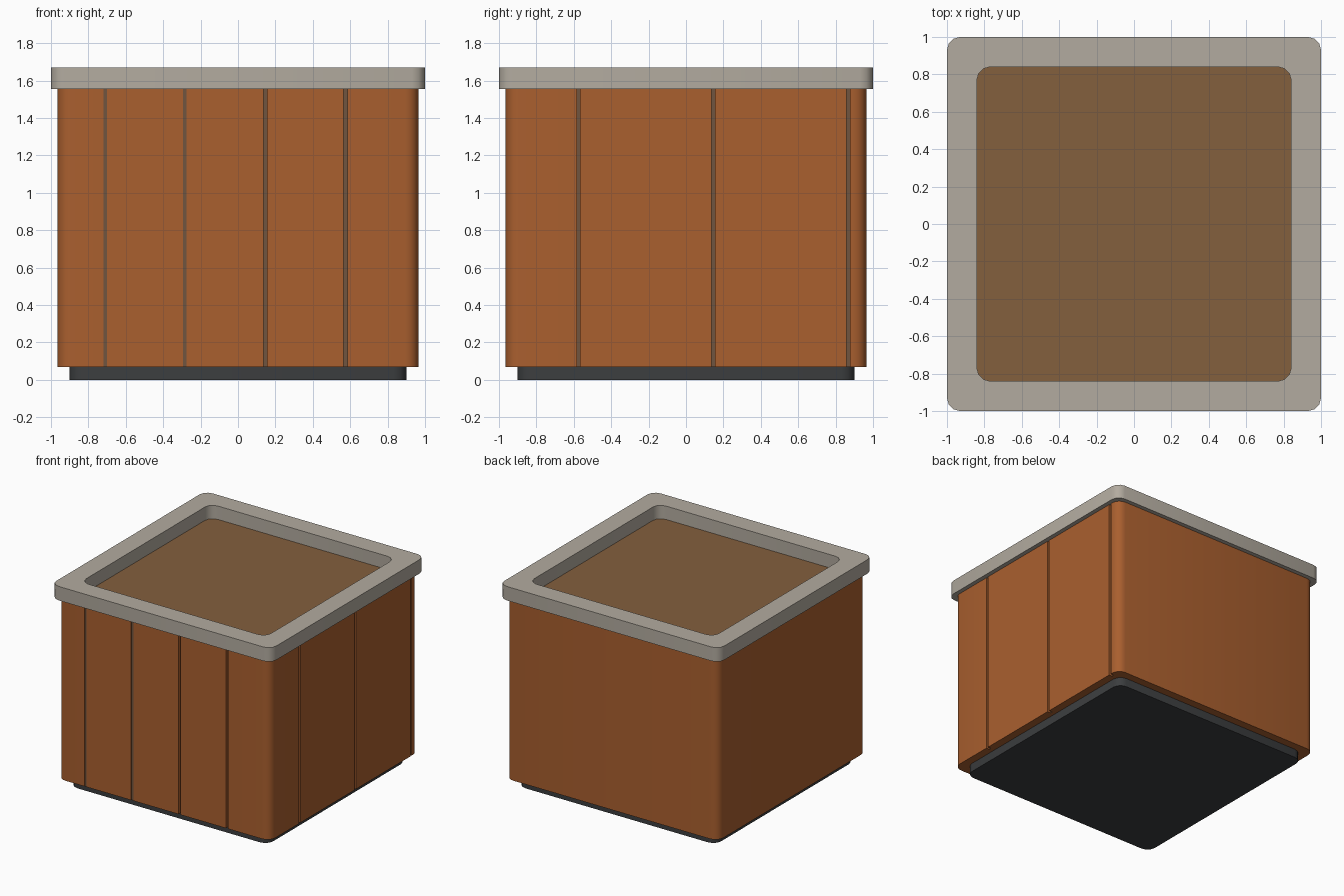
import bpy, bmesh, math

if "Cube" in bpy.data.objects:
    bpy.data.objects.remove(bpy.data.objects["Cube"])


def material(name, rgb):
    m = bpy.data.materials.new(name)
    m.diffuse_color = (*rgb, 1)
    m.use_nodes = True
    m.node_tree.nodes["Principled BSDF"].inputs["Base Color"].default_value = m.diffuse_color
    return m


WOOD = material("warm wood", (0.40, 0.115, 0.028))
GAP = material("gap grey brown", (0.16, 0.09, 0.05))
STONE = material("pale stone", (0.45, 0.41, 0.35))
SOIL = material("soil brown", (0.23, 0.115, 0.048))
DARK = material("dark base", (0.045, 0.048, 0.05))


def rounded(h, r, seg=3, grooves=None):
    """Counter-clockwise rounded square; grooves = {side: [(pos, width, depth)]}.
    Sides: 0 front, 1 right. Returns points and indices of groove floor edges."""
    pts, floors = [], []
    for side in range(4):
        a = side * math.pi / 2
        ca, sa = math.cos(a), math.sin(a)
        turn = lambda u, v: (u * ca - v * sa, u * sa + v * ca)
        for p, w, d in (grooves or {}).get(side, []):
            floors.append(len(pts) + 1)
            pts += [turn(p - w / 2, -h), turn(p - w / 2, -h + d),
                    turn(p + w / 2, -h + d), turn(p + w / 2, -h)]
        for i in range(seg + 1):
            t = -math.pi / 2 + i / seg * math.pi / 2
            pts.append(turn(h - r + r * math.cos(t), -h + r + r * math.sin(t)))
    return pts, floors


def finish(name, bm, mats):
    bmesh.ops.recalc_face_normals(bm, faces=bm.faces)
    me = bpy.data.meshes.new(name)
    bm.to_mesh(me)
    bm.free()
    ob = bpy.data.objects.new(name, me)
    bpy.context.collection.objects.link(ob)
    for m in mats:
        me.materials.append(m)
    bpy.ops.object.select_all(action='DESELECT')
    ob.select_set(True)
    bpy.context.view_layer.objects.active = ob
    bpy.ops.object.shade_smooth_by_angle(angle=math.radians(35))
    return ob


def prism(name, outline, z0, z1, mats, floors=()):
    bm = bmesh.new()
    lo = [bm.verts.new((x, y, z0)) for x, y in outline]
    hi = [bm.verts.new((x, y, z1)) for x, y in outline]
    n = len(lo)
    bm.faces.new(lo[::-1])
    bm.faces.new(hi)
    for i in range(n):
        j = (i + 1) % n
        f = bm.faces.new((lo[i], lo[j], hi[j], hi[i]))
        f.material_index = 1 if i in floors else 0
    return finish(name, bm, mats)


def ring(name, outer, inner, z0, z1, mat):
    bm = bmesh.new()
    loops = [[bm.verts.new((x, y, z)) for x, y in o]
             for o, z in ((outer, z0), (outer, z1), (inner, z1), (inner, z0))]
    n = len(outer)
    for k in range(4):
        a, b = loops[k], loops[(k + 1) % 4]
        for i in range(n):
            j = (i + 1) % n
            bm.faces.new((a[i], a[j], b[j], b[i]))
    return finish(name, bm, [mat])


# Recessed plinth
prism("base", rounded(0.90, 0.07)[0], 0, 0.07, [DARK])

# Wooden body with narrow plank gaps on the front and right
gaps = {0: [(-0.71, 0.02, 0.004), (-0.285, 0.02, 0.004),
            (0.145, 0.02, 0.03), (0.575, 0.02, 0.03)],
        1: [(-0.575, 0.018, 0.03), (0.145, 0.018, 0.03), (0.868, 0.018, 0.03)]}
outline, floors = rounded(0.965, 0.07, 4, gaps)
prism("planter_body", outline, 0.07, 1.555, [WOOD, GAP], floors)

# Rim frame
ring("rim", rounded(1.0, 0.07)[0], rounded(0.84, 0.07)[0], 1.555, 1.67, STONE)

# Soil fill
prism("soil", rounded(0.845, 0.07)[0], 1.53, 1.56, [SOIL])
